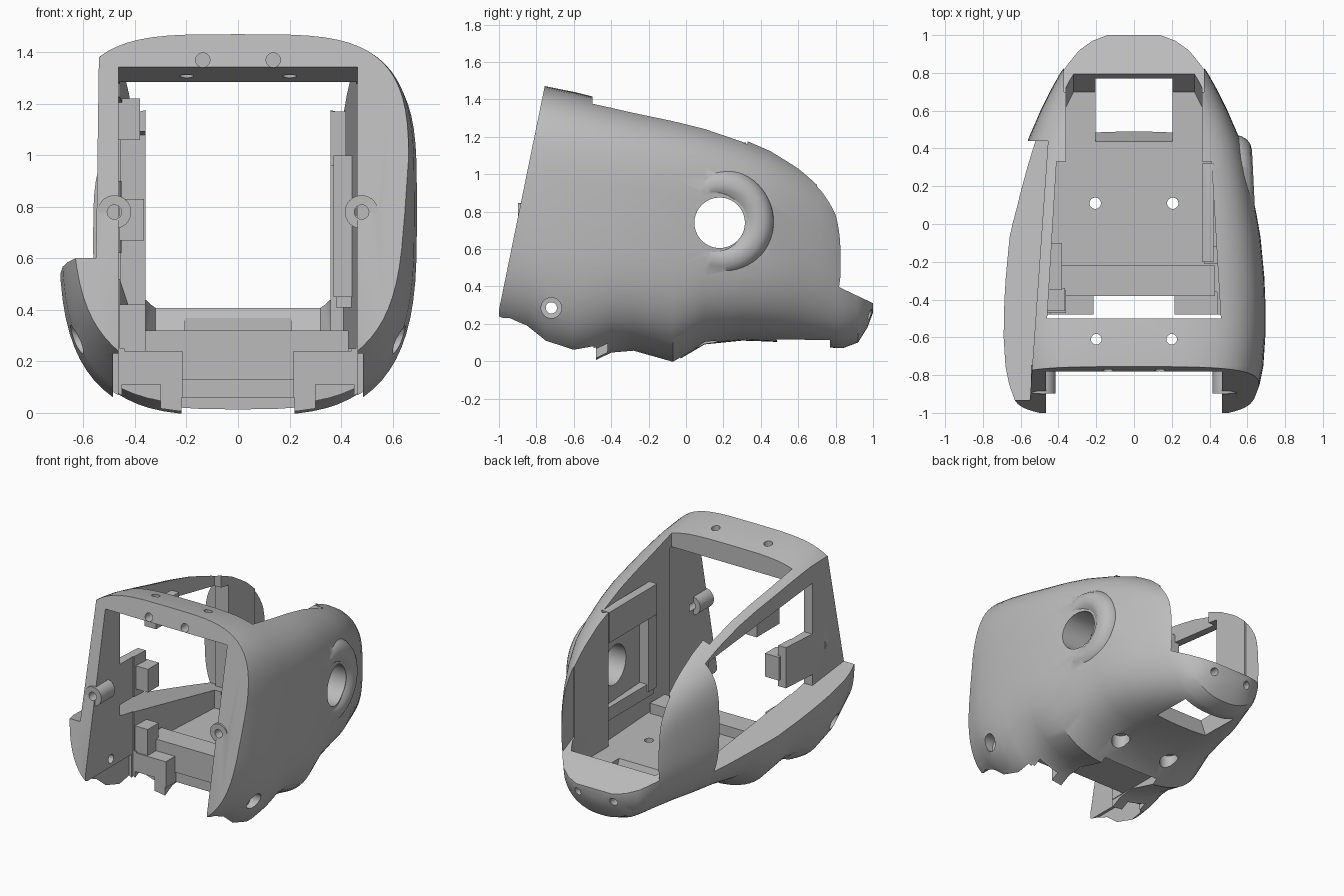
import bpy, bmesh, math
from mathutils import Matrix, Vector

if "Cube" in bpy.data.objects:
    bpy.data.objects.remove(bpy.data.objects["Cube"], do_unlink=True)

grey = bpy.data.materials.new("plain grey")
grey.use_nodes = True
grey.diffuse_color = (0.5, 0.5, 0.5, 1)
grey.node_tree.nodes["Principled BSDF"].inputs["Base Color"].default_value = (0.5, 0.5, 0.5, 1)


def make(name, bm):
    bmesh.ops.recalc_face_normals(bm, faces=bm.faces[:])
    mesh = bpy.data.meshes.new(name)
    bm.to_mesh(mesh)
    bm.free()
    mesh.materials.append(grey)
    ob = bpy.data.objects.new(name, mesh)
    bpy.context.collection.objects.link(ob)
    return ob


def loft(name, rings):
    bm = bmesh.new()
    rows = [[bm.verts.new(p) for p in ring] for ring in rings]
    n = len(rows[0])
    for a, b in zip(rows, rows[1:]):
        for i in range(n):
            j = (i + 1) % n
            bm.faces.new((a[i], a[j], b[j], b[i]))
    bm.faces.new(rows[0])
    bm.faces.new(rows[-1][::-1])
    return make(name, bm)


def prism(name, axis, lo, hi, pts):
    """Extrude a 2D outline along an axis."""
    put = {"x": lambda t, p: (t, p[0], p[1]),
           "z": lambda t, p: (p[0], p[1], t)}[axis]
    return loft(name, [[put(t, p) for p in pts] for t in (lo, hi)])


def box(name, x, y, z):
    return prism(name, "z", z[0], z[1], [(x[0], y[0]), (x[1], y[0]), (x[1], y[1]), (x[0], y[1])])


def turned(name, base, direction, profile, sides=40):
    """Solid of revolution from (distance, radius) pairs along a direction."""
    turn = Vector(direction).to_track_quat("Z", "Y").to_matrix().to_4x4()
    m = Matrix.Translation(base) @ turn
    ang = [2 * math.pi * i / sides for i in range(sides)]
    return loft(name, [[m @ Vector((r * math.cos(a), r * math.sin(a), d)) for a in ang]
                       for d, r in profile])


def combine(target, tool, operation):
    """Apply a boolean; fall back to the other solver if the body is lost or unchanged."""
    before = len(target.data.vertices)
    for solver in ("MANIFOLD", "EXACT"):
        mod = target.modifiers.new("cut", "BOOLEAN")
        mod.object, mod.operation, mod.solver = tool, operation, solver
        bpy.context.view_layer.update()
        deps = bpy.context.evaluated_depsgraph_get()
        mesh = bpy.data.meshes.new_from_object(target.evaluated_get(deps))
        target.modifiers.clear()
        ys = [v.co.y for v in mesh.vertices]
        if ys and max(ys) - min(ys) > 1.8 and len(ys) != before:
            target.data = mesh
            break
    bpy.data.objects.remove(tool, do_unlink=True)


# Outer body: rounded sections from front to back (y, half width, bottom, top, widest height)
STATIONS = [
    (-1.0, .61, .14, 1.5, .78), (-.85, .665, .1, 1.48, .78), (-.75, .685, .02, 1.47, .78),
    (-.6, .695, -.03, 1.44, .78), (-.5, .695, -.01, 1.415, .78), (-.4, .695, .04, 1.39, .77),
    (-.28, .69, .05, 1.36, .76), (-.07, .67, -.01, 1.315, .74),
    (.1, .64, .09, 1.275, .72), (.3, .6, .11, 1.21, .68), (.45, .56, .105, 1.15, .65),
    (.6, .495, .095, 1.07, .62), (.72, .435, .08, .99, .58), (.8, .39, .07, .92, .54),
    (.84, .36, .07, .85, .48), (.92, .29, .1, .7, .36), (.97, .22, .18, .6, .34),
    (1.0, .14, .26, .5, .32)]


def section(y, w, zb, zt, zc, sides=72):
    ring = []
    for i in range(sides):
        a = 2 * math.pi * i / sides
        c, s = math.cos(a), math.sin(a)
        n = 3.8 if s > 0 else 3.2 - max(0, y)
        h = zt - zc if s > 0 else zc - zb
        ring.append((math.copysign(abs(c) ** (2 / n), c) * w, y,
                     zc + math.copysign(abs(s) ** (2 / n), s) * h))
    return ring


shell = loft("head_shell", [section(*s) for s in STATIONS])

# Raised soft ring around the side opening
ring = turned("ear_ring", (.47, .18, .745), (1, .05, 0),
              [(0, .29), (.07, .29), (.11, .281), (.14, .262), (.158, .235), (.165, .2), (.16, .17), (.14, .14)], 56)
combine(shell, ring, "UNION")


def cut(tool):
    combine(shell, tool, "DIFFERENCE")


# Sloping front, main cavity open to the sky with a sloped back wall, front opening, rear opening
cut(prism("front_cut", "x", -2, 2, [(-1.06, -.02), (-.735, 1.57), (-2, 1.57), (-2, -.02)]))


def cavity_ring(z, back):
    half = [(.46, -.5), (.41, .33), (.36, .33), (.36, back - .08), (.32, back)]
    return [(x, y, z) for x, y in half] + [(-x, y, z) for x, y in reversed(half)]


cut(loft("cavity", [cavity_ring(.25, .7), cavity_ring(.42, .8), cavity_ring(3, .8)]))
cut(prism("front_opening", "x", -.465, .465, [(-1.3, -1), (-.48, -1), (-.48, 1.28), (-1.3, 1.45)]))
cut(box("foot_gap", (-.485, .485), (-1.3, -.495), (-1.1, .23)))
cut(prism("rear_opening", "x", -.37, .37,
          [(.7, .45), (.81, .4), (1, .31), (1.3, .17), (1.3, 3.1), (.7, 3.1)]))

# Removed side panel on the right, with a window behind the rail and post
side = [(-.57, -1.2), (-.455, .44), (-2, .44), (-2, -1.2)]
sill = lambda y: .6 - .18 * (y + .93)
cut(loft("side_panel_cut", [[(x, y, sill(y)) for x, y in side], [(x, y, 3.2) for x, y in side]]))
cut(prism("side_window", "x", -.8, -.3,
          [(-.62, 1.25), (-.62, .9), (-.36, .9), (-.36, .62), (-.62, .62), (-.62, sill(-.62)),
           (.41, sill(.41)), (.41, 1.08)]))

# Floor front edge, slots and underside relief
cut(box("front_step", (-.44, .44), (-.52, -.36), (.24, .5)))
cut(box("floor_slot", (-.215, .215), (-.6, -.37), (-1.2, 1)))
cut(prism("rear_slot", "x", -.205, .205,
          [(.43, .27), (.49, .1), (.49, -1), (.77, -1), (.77, .37), (.43, .37)]))
cut(box("under_notch", (-.22, .22), (-.62, -.03), (-1.3, .06)))

# Fittings on the inner walls, and the raised floor beam
for fit in (box("left_upper_block", (.36, .42), (-.2, .32), (.96, 1.17)),
            box("left_lower_rail", (.38, .47), (-.19, .31), (.41, .5)),
            box("left_front_rib", (.37, .47), (-.21, -.12), (.45, 1.0)),
            box("right_lower_block", (-.49, -.36), (-.47, -.35), (.22, .42)),
            box("right_middle_block", (-.47, -.365), (-.46, -.34), (.67, .83)),
            box("right_rail_block", (-.47, -.38), (-.35, -.1), (1.06, 1.22)),
            box("floor_beam", (-.43, .43), (-.38, -.22), (.13, .32))):
    combine(shell, fit, "UNION")

# Ear hole, underside reliefs and screw holes, mirrored where they come in pairs
cut(turned("ear_hole", (.2, .18, .74), (1, 0, 0), [(0, .135), (1, .135)]))
for s in (-1, 1):
    cut(box("under_relief", sorted((s * .3, s * .45)), (-.61, -.42), (-1.4, .11)))
    combine(shell, turned("screw_boss", (s * .48, -.897, .78), (0, 1, 0), [(0, .065), (.15, .065)]), "UNION")
    for base, way, profile in (
            ((s * .48, -1, .78), (0, 1, 0), [(0, .028), (.3, .028)]),
            ((s * .137, -1, 1.37), (0, 1, 0), [(0, .028), (.4, .028)]),
            ((s * .2, -.61, 1.2), (0, 0, 1), [(0, .028), (.4, .028)]),
            ((s * .205, .11, -.1), (0, 0, 1), [(0, .06), (.26, .06), (.262, .03), (.5, .03)]),
            ((s * .137, 1.1, .25), (0, -1, 0), [(0, .026), (.5, .026)]),
            ((s * .3, -.72, .285), (s, 0, 0), [(0, .03), (.26, .03), (.262, .055), (.6, .055)])):
        cut(turned("screw_hole", base, way, profile, 24))

bpy.ops.object.select_all(action="DESELECT")
shell.select_set(True)
bpy.context.view_layer.objects.active = shell
bpy.ops.object.shade_smooth_by_angle(angle=math.radians(30))
